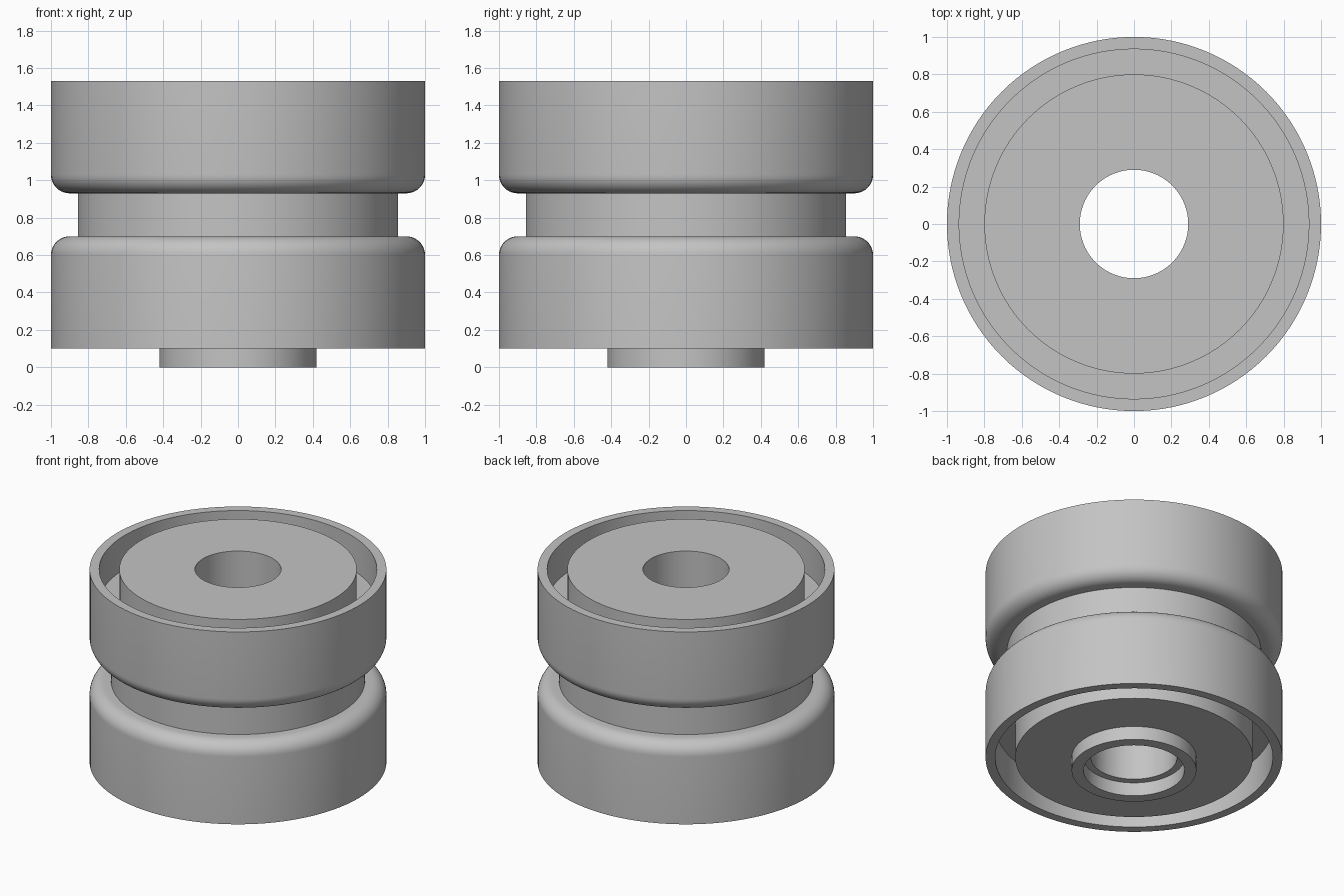
import bpy, bmesh
from math import sin, cos, pi
from mathutils import Vector

cube = bpy.data.objects.get("Cube")
if cube:
    bpy.data.objects.remove(cube)

TOP, BASE = 1.53, 0.1
MID = (TOP + BASE) / 2
FILLET = 0.1

# Plain grey material
grey = bpy.data.materials.new("plain grey")
grey.use_nodes = True
colour = (0.55, 0.55, 0.55, 1)
grey.diffuse_color = colour
grey.node_tree.nodes["Principled BSDF"].inputs["Base Color"].default_value = colour


def lathe(name, profile, segments=128):
    """Spin a closed (radius, height) profile around z."""
    bm = bmesh.new()
    verts = [bm.verts.new((r, 0, z)) for r, z in profile]
    edges = [bm.edges.new((v, verts[i - 1])) for i, v in enumerate(verts)]
    bmesh.ops.spin(bm, geom=verts + edges, cent=Vector(), axis=(0, 0, 1),
                   angle=2 * pi, steps=segments)
    bmesh.ops.remove_doubles(bm, verts=bm.verts, dist=0.0001)
    bmesh.ops.recalc_face_normals(bm, faces=bm.faces)
    mesh = bpy.data.meshes.new(name)
    bm.to_mesh(mesh)
    bm.free()
    mesh.materials.append(grey)
    obj = bpy.data.objects.new(name, mesh)
    bpy.context.collection.objects.link(obj)
    bpy.ops.object.select_all(action='DESELECT')
    obj.select_set(True)
    bpy.context.view_layer.objects.active = obj
    bpy.ops.object.shade_smooth_by_angle(angle=pi / 6)
    return obj


# Upper half: core, ring groove, rim, rounded shoulder, neck
upper = [(0.29, TOP), (0.8, TOP), (0.8, 1.28), (0.935, 1.28),
         (0.935, TOP), (1, TOP)]
for i in range(11):
    a = i / 10 * pi / 2
    upper.append((1 - FILLET + FILLET * cos(a), 0.93 + FILLET - FILLET * sin(a)))
upper.append((0.855, 0.93))

# Lower half mirrors the upper one
lower = [(r, 2 * MID - z) for r, z in reversed(upper)]

# Boss with a counterbore under the lower half
boss = [(0.42, BASE), (0.42, 0), (0.34, 0), (0.34, BASE)]

lathe("bushing_body", upper + lower[:-1] + boss + lower[-1:])
